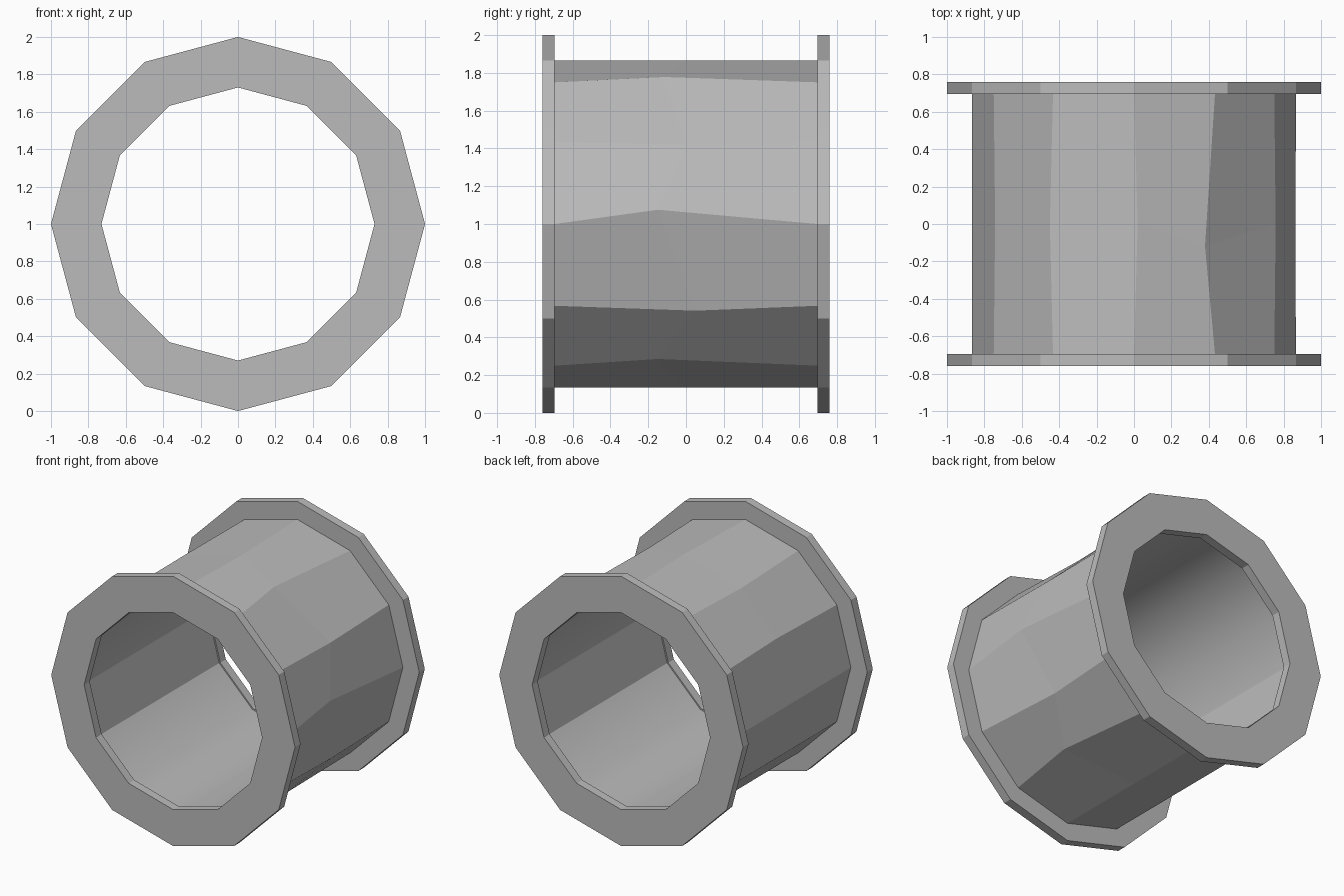
import bpy
import math

SIDES = 12
STEP = 360 / SIDES

cube = bpy.data.objects.get("Cube")
if cube:
    bpy.data.objects.remove(cube)

grey = bpy.data.materials.new("plain grey")
grey.use_nodes = True
colour = (0.5, 0.5, 0.5, 1)
grey.diffuse_color = colour
grey.node_tree.nodes["Principled BSDF"].inputs["Base Color"].default_value = colour


def loop(radius, y, twists=None, shifts=None):
    """Twelve points around the y axis, optionally bent out of true."""
    points = []
    for i in range(SIDES):
        a = math.radians(i * STEP + (twists or {}).get(i, 0))
        dy = (shifts or {}).get(i, 0)
        points.append((radius * math.cos(a), y + dy, 1 + radius * math.sin(a)))
    return points


def tube(name, loops):
    """Join consecutive loops, and the last back to the first."""
    verts = [p for ring in loops for p in ring]
    faces = []
    for r in range(len(loops)):
        a, b = r * SIDES, (r + 1) % len(loops) * SIDES
        for i in range(SIDES):
            j = (i + 1) % SIDES
            faces.append((a + i, a + j, b + j, b + i))
    mesh = bpy.data.meshes.new(name)
    mesh.from_pydata(verts, [], faces)
    mesh.materials.append(grey)
    obj = bpy.data.objects.new(name, mesh)
    bpy.context.collection.objects.link(obj)
    return obj


# End flanges
for name, y0, y1 in (("front_flange", -0.76, -0.695), ("back_flange", 0.695, 0.76)):
    tube(name, [loop(1, y0), loop(1, y1), loop(0.73, y1), loop(0.73, y0)])

# Barrel, with slightly wandering ridges halfway along
twists = {0: 5, 1: -1, 2: 4, 3: -1.3, 4: 1.3, 5: -1, 10: 4.4, 11: -2}
shifts = {0: -0.15, 2: -0.12, 10: -0.15, 11: 0.05}
barrel = tube("barrel", [
    loop(0.866, -0.695),
    loop(0.866, 0, twists, shifts),
    loop(0.866, 0.695),
    loop(0.74, 0.695),
    loop(0.74, -0.695),
])

# Rounded bore shading, kept crisp along the sides
for face in barrel.data.polygons:
    if all(math.hypot(barrel.data.vertices[v].co.x,
                      barrel.data.vertices[v].co.z - 1) < 0.8 for v in face.vertices):
        face.use_smooth = True
for edge in barrel.data.edges:
    a, b = (barrel.data.vertices[v].co for v in edge.vertices)
    if abs(a.y - b.y) < 0.5 or (a.x > -0.8 and abs(a.x) > 0.6 and a.z < 1.1):
        edge.use_edge_sharp = True
